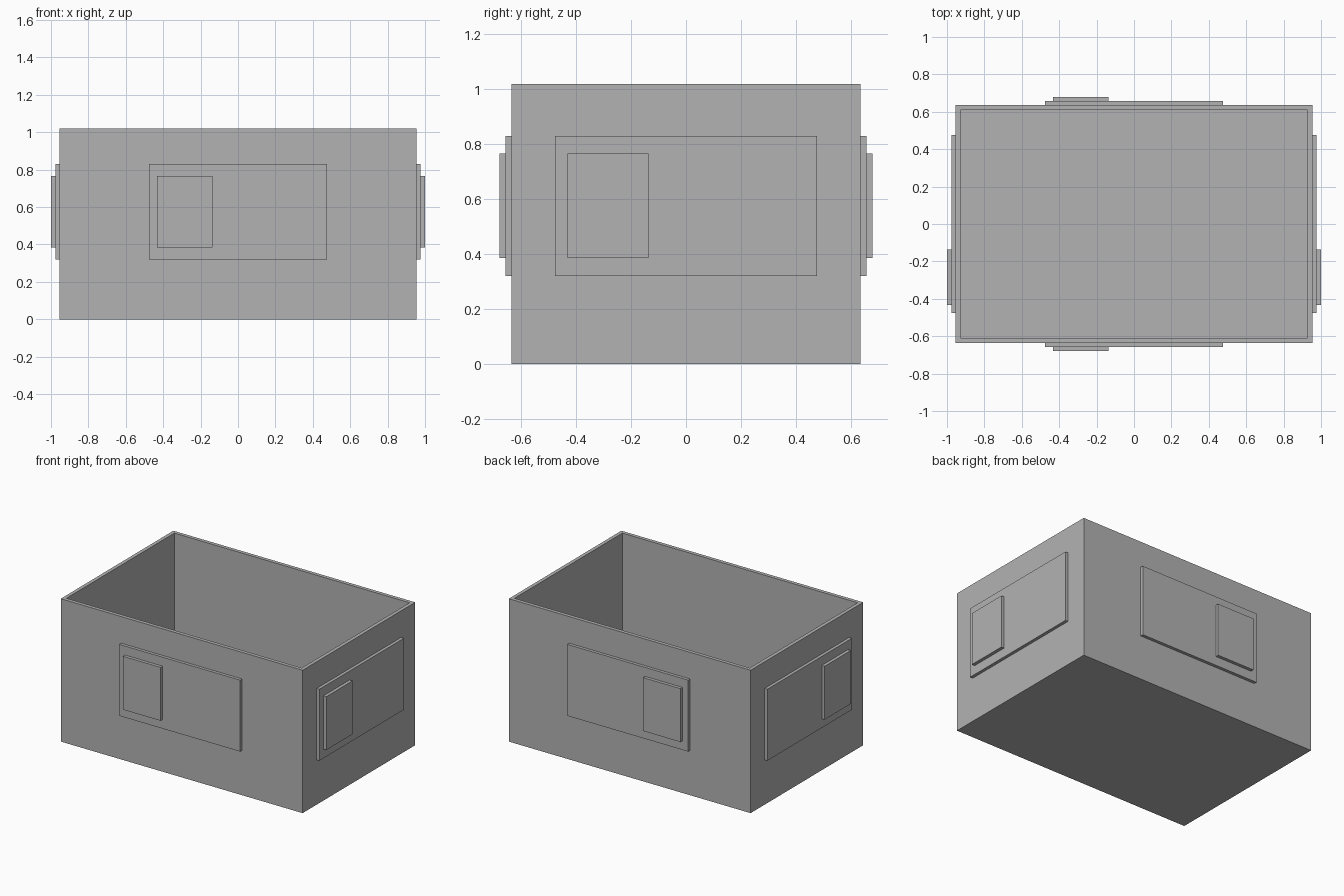
import bpy
import bmesh
from math import pi
from mathutils import Matrix, Vector

default = bpy.data.objects.get("Cube")
if default:
    bpy.data.objects.remove(default, do_unlink=True)

# Single plain grey
grey = bpy.data.materials.new("plain_grey")
grey.use_nodes = True
grey.diffuse_color = (0.45, 0.45, 0.45, 1)
grey.node_tree.nodes["Principled BSDF"].inputs["Base Color"].default_value = grey.diffuse_color

HALF_X, HALF_Y, HEIGHT = 0.955, 0.635, 1.02
WALL, FLOOR = 0.037, 0.005


def box_mesh(low, high):
    """Axis-aligned box between two corners."""
    low, high = Vector(low), Vector(high)
    bm = bmesh.new()
    place = Matrix.Translation((low + high) / 2) @ Matrix.Diagonal((high - low).to_4d())
    bmesh.ops.create_cube(bm, size=1, matrix=place)
    return bm


def finish(name, bm):
    mesh = bpy.data.meshes.new(name)
    bm.to_mesh(mesh)
    bm.free()
    mesh.materials.append(grey)
    obj = bpy.data.objects.new(name, mesh)
    bpy.context.collection.objects.link(obj)
    return obj


# Open box: inset the top face for the rim, then sink it down to a thin floor
bm = box_mesh((-HALF_X, -HALF_Y, 0), (HALF_X, HALF_Y, HEIGHT))
bm.normal_update()
top = max(bm.faces, key=lambda f: f.normal.z)
bmesh.ops.inset_region(bm, faces=[top], thickness=WALL)
sunk = bmesh.ops.extrude_discrete_faces(bm, faces=[top])["faces"][0]
bmesh.ops.translate(bm, verts=sunk.verts, vec=(0, 0, FLOOR - HEIGHT))
finish("open_box", bm)

# Raised panel with a smaller plate on each of the four walls;
# u runs along the wall, d is the distance out from the centre
for side, half, axis, sign in (("front", HALF_Y, "y", -1), ("back", HALF_Y, "y", 1),
                               ("right", HALF_X, "x", -1), ("left", HALF_X, "x", 1)):
    for part, u0, u1, z0, z1, d0, d1 in (
            ("panel", -0.477, 0.477, 0.32, 0.83, 0, 0.022),
            ("plate", -0.432, -0.136, 0.385, 0.766, 0.022, 0.045)):
        near, far = sorted((sign * (half + d0), sign * (half + d1)))
        if axis == "y":
            bm = box_mesh((u0, near, z0), (u1, far, z1))
        else:
            bm = box_mesh((near, u0, z0), (far, u1, z1))
        finish(f"{side}_{part}", bm)
